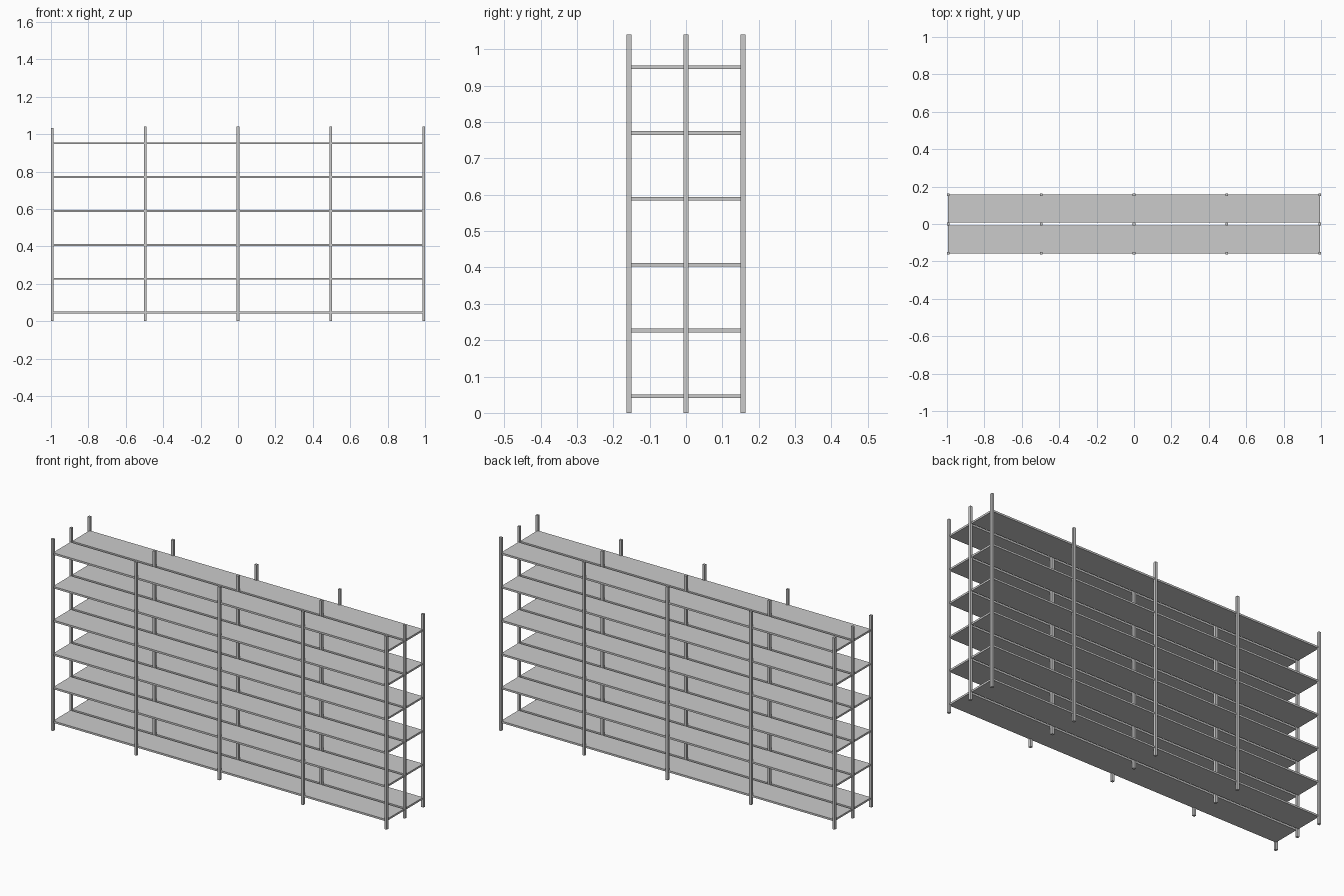
import bpy

if "Cube" in bpy.data.objects:
    bpy.data.objects.remove(bpy.data.objects["Cube"])


def box(name, lo, hi):
    """Axis-aligned box between two corners."""
    verts = [(x, y, z) for x in (lo[0], hi[0]) for y in (lo[1], hi[1]) for z in (lo[2], hi[2])]
    faces = [(0, 1, 3, 2), (4, 6, 7, 5), (0, 4, 5, 1), (2, 3, 7, 6), (0, 2, 6, 4), (1, 5, 7, 3)]
    mesh = bpy.data.meshes.new(name)
    mesh.from_pydata(verts, [], faces)
    mesh.update()
    obj = bpy.data.objects.new(name, mesh)
    bpy.context.collection.objects.link(obj)
    return obj


POST = 0.0068        # half width of a post
END_X = 0.9932       # outermost post centre
ROW_Y = 0.1565       # front / back post row centre

# Square posts: five columns in three rows, the left column a little shorter
for row, y in (("front", -ROW_Y), ("middle", 0.0), ("back", ROW_Y)):
    for col in range(5):
        x = -END_X + col * END_X / 2
        top = 1.032 if col == 0 else 1.04
        box(f"{row}_post_{col + 1}", (x - POST, y - POST, 0), (x + POST, y + POST, top))

# Six levels of paired shelf boards with a narrow gap along the middle
for level in range(6):
    z = 0.0455 + level * 0.1811
    for side, y0, y1 in (("front", -ROW_Y, -POST), ("back", POST, ROW_Y)):
        box(f"{side}_shelf_{level + 1}", (-END_X, y0, z - 0.005), (END_X, y1, z + 0.005))
